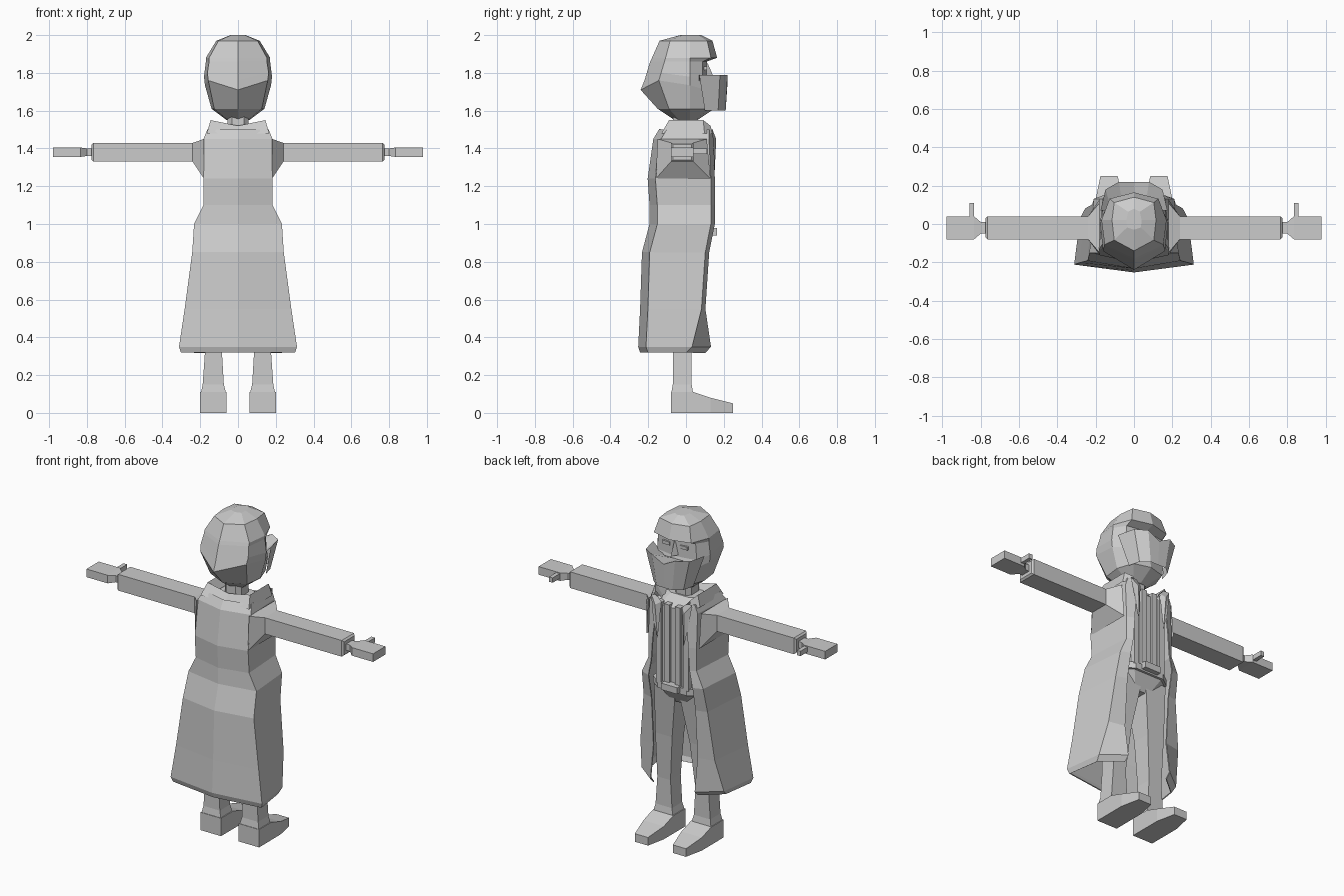
import bpy
import bmesh

cube = bpy.data.objects.get("Cube")
if cube:
    bpy.data.objects.remove(cube, do_unlink=True)

grey = bpy.data.materials.new("plain grey")
grey.use_nodes = True
grey.diffuse_color = (.6, .6, .6, 1)
grey.node_tree.nodes["Principled BSDF"].inputs["Base Color"].default_value = grey.diffuse_color


def loft(name, rings, closed=True, mirrored=False, thickness=0):
    """Bridge successive rings of points with flat faces."""
    bm = bmesh.new()
    rows = [[bm.verts.new(point) for point in ring] for ring in rings]
    for low, high in zip(rows, rows[1:]):
        pairs = list(zip(low, high))
        following = pairs[1:] + pairs[:1] if closed else pairs[1:]
        for (a, b), (c, d) in zip(pairs, following):
            bm.faces.new((a, c, d, b))
    if closed:
        bm.faces.new(rows[0])
        bm.faces.new(rows[-1])
    bmesh.ops.recalc_face_normals(bm, faces=bm.faces[:])
    mesh = bpy.data.meshes.new(name)
    bm.to_mesh(mesh)
    bm.free()
    mesh.materials.append(grey)
    part = bpy.data.objects.new(name, mesh)
    bpy.context.collection.objects.link(part)
    if mirrored:
        part.modifiers.new("Mirror", "MIRROR")
    if thickness:
        solid = part.modifiers.new("Solidify", "SOLIDIFY")
        solid.thickness, solid.offset = thickness, 0


def reflected(points):
    return [(-x, y, z) for x, y, z in reversed(points)]


def level(height, inner, outer, back, front):
    """Horizontal rectangle."""
    return [(inner, back, height), (outer, back, height),
            (outer, front, height), (inner, front, height)]


def octagon(height, width, back, front):
    """Horizontal rectangle with cut corners."""
    middle, depth = (back + front) / 2, (front - back) / 2
    right = [(width * across, middle + depth * along, height)
             for across, along in ((.6, -1), (1, -.6), (1, .6), (.6, 1))]
    return right + reflected(right)


def coat_ring(height, width, back, front, gap=.15, sweep=.02):
    """Open section: ridge down the spine, corners, and a gap on the +y side."""
    half = [(width, back + .04, height), (width * .9, front - sweep, height),
            (gap, front, height)]
    return reflected(half) + [(0, back, height)] + half


def arm_ring(x, depth, thickness):
    """Upright rectangle about the line of the arm."""
    y, z = -.02, 1.38
    return [(x, y - depth, z - thickness), (x, y + depth, z - thickness),
            (x, y + depth, z + thickness), (x, y - depth, z + thickness)]


def head_ring(height, width, back, front, lift=0, jaw=.75):
    """Section with a middle ridge; lift raises the corners above the ridge."""
    half = [(width * .9, back * .6, height + lift), (width, .02, height + lift / 2),
            (width * jaw, front * .8, height)]
    return [(0, back, height)] + half + [(0, front, height)] + reflected(half)


# Long coat, flaring to a hem whose fronts are swept back
loft("long_coat", [
    coat_ring(height=.32, width=.3, back=-.24, front=.1, sweep=.1),
    coat_ring(height=.35, width=.31, back=-.25, front=.13, sweep=.1),
    coat_ring(height=.55, width=.28, back=-.24, front=.1),
    coat_ring(height=.85, width=.24, back=-.23, front=.12),
    coat_ring(height=1, width=.23, back=-.19, front=.15),
    coat_ring(height=1.1, width=.18, back=-.19, front=.15, gap=.13),
    coat_ring(height=1.24, width=.18, back=-.2, front=.15, gap=.12),
    coat_ring(height=1.45, width=.18, back=-.17, front=.14, gap=.1),
    coat_ring(height=1.5, width=.16, back=-.14, front=.14, gap=.1),
], closed=False, thickness=.006)


def collar_ring(height, width, back, front, dip=0):
    return [(width * .8, front, height - dip), (width, front * .7, height),
            (width, back, height), (0, back, height - dip)]


# Standing collar, folded down inside
loft("collar", [
    collar_ring(height=1.48, width=.165, back=-.13, front=.14),
    collar_ring(height=1.55, width=.145, back=-.09, front=.13, dip=.03),
    collar_ring(height=1.48, width=.1, back=-.05, front=.12),
], closed=False, mirrored=True)

# Pointed lapels, narrowing downwards
loft("lapel", [
    [(.1, .14, 1.5), (.14, .14, 1.5), (.12, .15, 1.36)],
    [(.07, .14, 1.47), (.1, .16, 1.45), (.09, .15, 1.24)]], mirrored=True)

# Shoulders narrow from the coat's side to the sleeve
shoulder_base = [(.18, -.16, 1.24), (.18, .13, 1.24), (.18, .11, 1.45), (.18, -.15, 1.45)]
loft("shoulder", [shoulder_base, arm_ring(x=.24, depth=.06, thickness=.05)], mirrored=True)

# Sleeves, hands and thumbs
loft("sleeve", [
    arm_ring(x=.23, depth=.06, thickness=.05),
    arm_ring(x=.765, depth=.06, thickness=.05),
    arm_ring(x=.775, depth=.05, thickness=.04)], mirrored=True)
loft("hand", [
    arm_ring(x=.77, depth=.03, thickness=.02),
    arm_ring(x=.8, depth=.03, thickness=.02),
    arm_ring(x=.835, depth=.06, thickness=.025),
    arm_ring(x=.98, depth=.06, thickness=.025)], mirrored=True)
loft("thumb", [
    level(height=1.37, inner=.835, outer=.86, back=.03, front=.11),
    level(height=1.4, inner=.835, outer=.86, back=.03, front=.11)], mirrored=True)

# Torso and neck
loft("torso", [
    octagon(height=.84, width=.08, back=-.07, front=.07),
    octagon(height=.93, width=.16, back=-.1, front=.12),
    octagon(height=1.05, width=.14, back=-.1, front=.12),
    octagon(height=1.44, width=.16, back=-.12, front=.12),
    octagon(height=1.5, width=.1, back=-.07, front=.06)])
loft("neck", [octagon(height=height, width=.055, back=-.07, front=.05)
              for height in (1.45, 1.6)])

# Vest strips, belt and buckle
for name, inner in (("outer_strip", .075), ("inner_strip", .02)):
    loft(name, [level(height, inner, outer=inner + .035, back=.09, front=.135)
                for height in (.96, 1.46)], mirrored=True)
loft("belt", [octagon(height, width=.165, back=-.1, front=.135) for height in (.93, .97)])
loft("buckle", [level(height, inner=-.055, outer=.055, back=.12, front=.165)
                for height in (.94, .98)])

# Trouser legs, widening over the shoe
loft("leg", [
    level(height=.09, inner=.06, outer=.2, back=-.08, front=.04),
    level(height=.15, inner=.075, outer=.187, back=-.07, front=.03),
    level(height=.32, inner=.085, outer=.175, back=-.07, front=.03),
    level(height=.6, inner=.06, outer=.175, back=-.07, front=.05),
    level(height=.92, inner=.01, outer=.155, back=-.09, front=.09)], mirrored=True)


def shoe_ring(y, width, top):
    centre = .13
    return [(centre - width, y, 0), (centre + width, y, 0),
            (centre + width, y, top), (centre - width, y, top)]


# Shoes, lofted from heel to toe
loft("shoe", [
    shoe_ring(y=-.08, width=.07, top=.11), shoe_ring(y=.04, width=.07, top=.11),
    shoe_ring(y=.13, width=.07, top=.08), shoe_ring(y=.25, width=.045, top=.05)],
    mirrored=True)

# Head from chin to crown, with the eyes set back under the brow
loft("head", [
    head_ring(height=1.55, width=.06, back=-.06, front=.06),
    head_ring(height=1.61, width=.14, back=-.15, front=.15),
    head_ring(height=1.71, width=.175, back=-.24, front=.13, lift=.05),
    head_ring(height=1.76, width=.18, back=-.22, front=.11, lift=.04),
    head_ring(height=1.86, width=.17, back=-.19, front=.11),
    head_ring(height=1.88, width=.17, back=-.18, front=.165),
    head_ring(height=1.97, width=.115, back=-.14, front=.14, jaw=.9),
    head_ring(height=2, width=.04, back=-.03, front=.08)])

# Eyes and nose
loft("eye", [level(height, inner=.035, outer=.085, back=.08, front=.11)
             for height in (1.815, 1.835)], mirrored=True)
loft("nose", [
    [(-.025, .1, 1.77), (.025, .1, 1.77), (0, .15, 1.77)],
    [(-.01, .1, 1.85), (.01, .1, 1.85), (0, .115, 1.85)]])


def mask_ring(height, width, back, front, dip=0):
    return [(width, back, height), (width * .85, front - .04, height),
            (width * .45, front, height), (0, front, height - dip)]


# Face mask, standing clear of the chin and dipping at the nose
loft("face_mask", [
    mask_ring(height=1.6, width=.12, back=.1, front=.21),
    mask_ring(height=1.79, width=.175, back=.07, front=.22, dip=.04),
    mask_ring(height=1.75, width=.14, back=.07, front=.12)],
    closed=False, mirrored=True)
